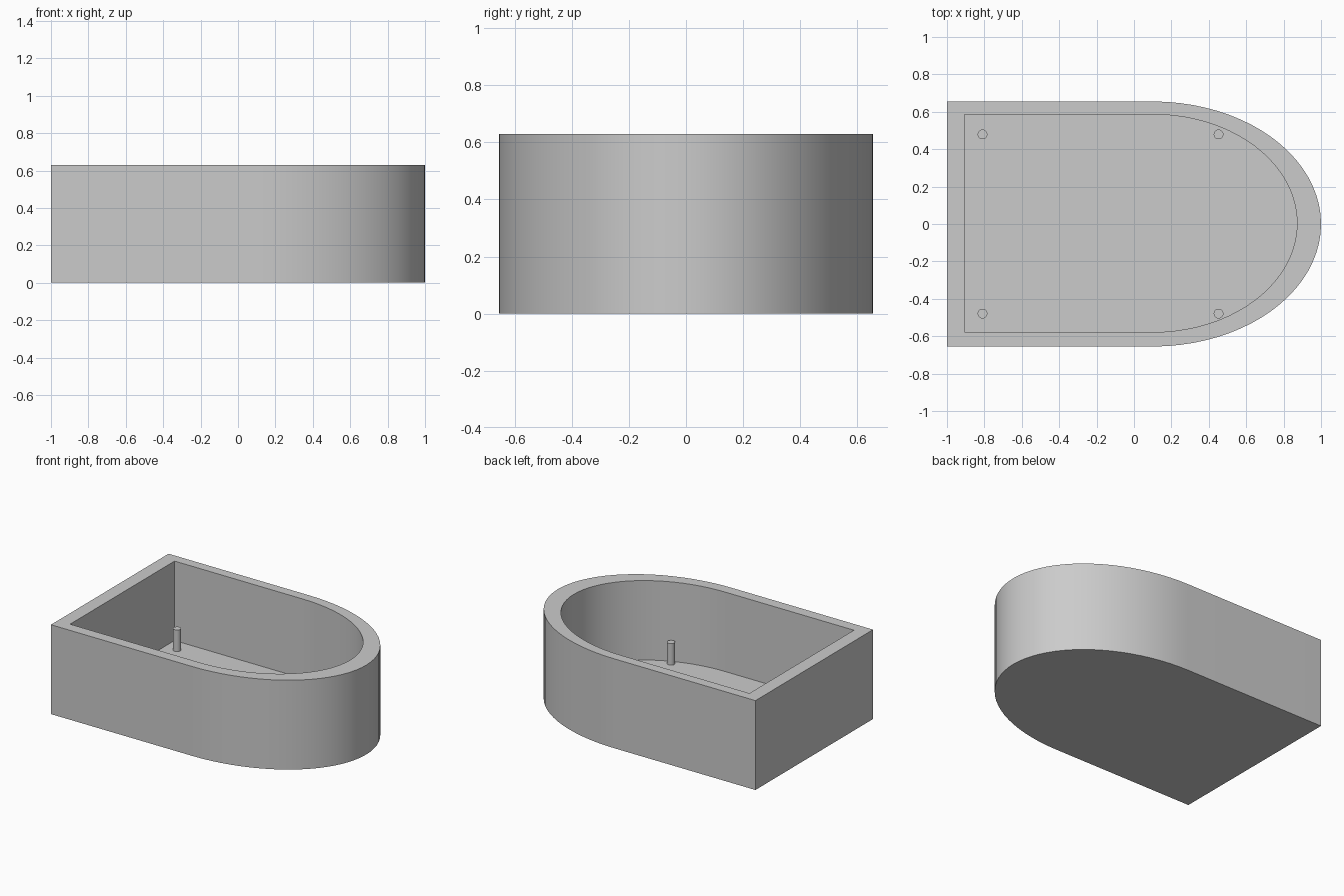
import bpy
import bmesh
from math import sin, cos, pi, radians

cube = bpy.data.objects.get("Cube")
if cube:
    bpy.data.objects.remove(cube, do_unlink=True)

HEIGHT = 0.63
FLOOR = 0.07
SEGMENTS = 40

grey = bpy.data.materials.new("light grey")
grey.use_nodes = True
colour = (0.6, 0.6, 0.6, 1)
grey.diffuse_color = colour
grey.node_tree.nodes["Principled BSDF"].inputs["Base Color"].default_value = colour


def outline(back, start, nose, half_width, shift=0.0):
    """Square back end, straight sides and a half-ellipse nose."""
    points = [(back, shift - half_width)]
    for i in range(SEGMENTS + 1):
        a = -pi / 2 + pi * i / SEGMENTS
        points.append((start + (nose - start) * cos(a), shift + half_width * sin(a)))
    points.append((back, shift + half_width))
    return points


def finish(name, bm):
    bmesh.ops.recalc_face_normals(bm, faces=bm.faces)
    mesh = bpy.data.meshes.new(name)
    bm.to_mesh(mesh)
    bm.free()
    obj = bpy.data.objects.new(name, mesh)
    bpy.context.collection.objects.link(obj)
    mesh.materials.append(grey)
    bpy.ops.object.select_all(action="DESELECT")
    obj.select_set(True)
    bpy.context.view_layer.objects.active = obj
    bpy.ops.object.shade_smooth_by_angle(angle=radians(30))
    return obj


# Open tray: outer wall, flat rim, inner wall and floor in one closed shell
outer = outline(-1.0, 0.1, 1.0, 0.655)
inner = outline(-0.905, 0.1, 0.872, 0.582, 0.004)
bm = bmesh.new()
rings = [[bm.verts.new((x, y, z)) for x, y in profile]
         for profile, z in ((outer, 0), (outer, HEIGHT), (inner, HEIGHT), (inner, FLOOR))]
for low, high in zip(rings, rings[1:]):
    for i in range(len(low)):
        j = (i + 1) % len(low)
        bm.faces.new((low[i], low[j], high[j], high[i]))
bm.faces.new(rings[0])
bm.faces.new(rings[-1])
finish("tray_shell", bm)

# Four mounting pegs standing on the floor
PEG_TOP = 0.222
PEG_BASE = FLOOR - 0.01
for end, x in (("back", -0.81), ("nose", 0.452)):
    for side, y in (("right", -0.479), ("left", 0.479)):
        bm = bmesh.new()
        bmesh.ops.create_cone(bm, cap_ends=True, segments=24, radius1=0.026,
                              radius2=0.026, depth=PEG_TOP - PEG_BASE)
        bmesh.ops.translate(bm, verts=bm.verts, vec=(x, y, (PEG_TOP + PEG_BASE) / 2))
        finish(f"peg_{end}_{side}", bm)
